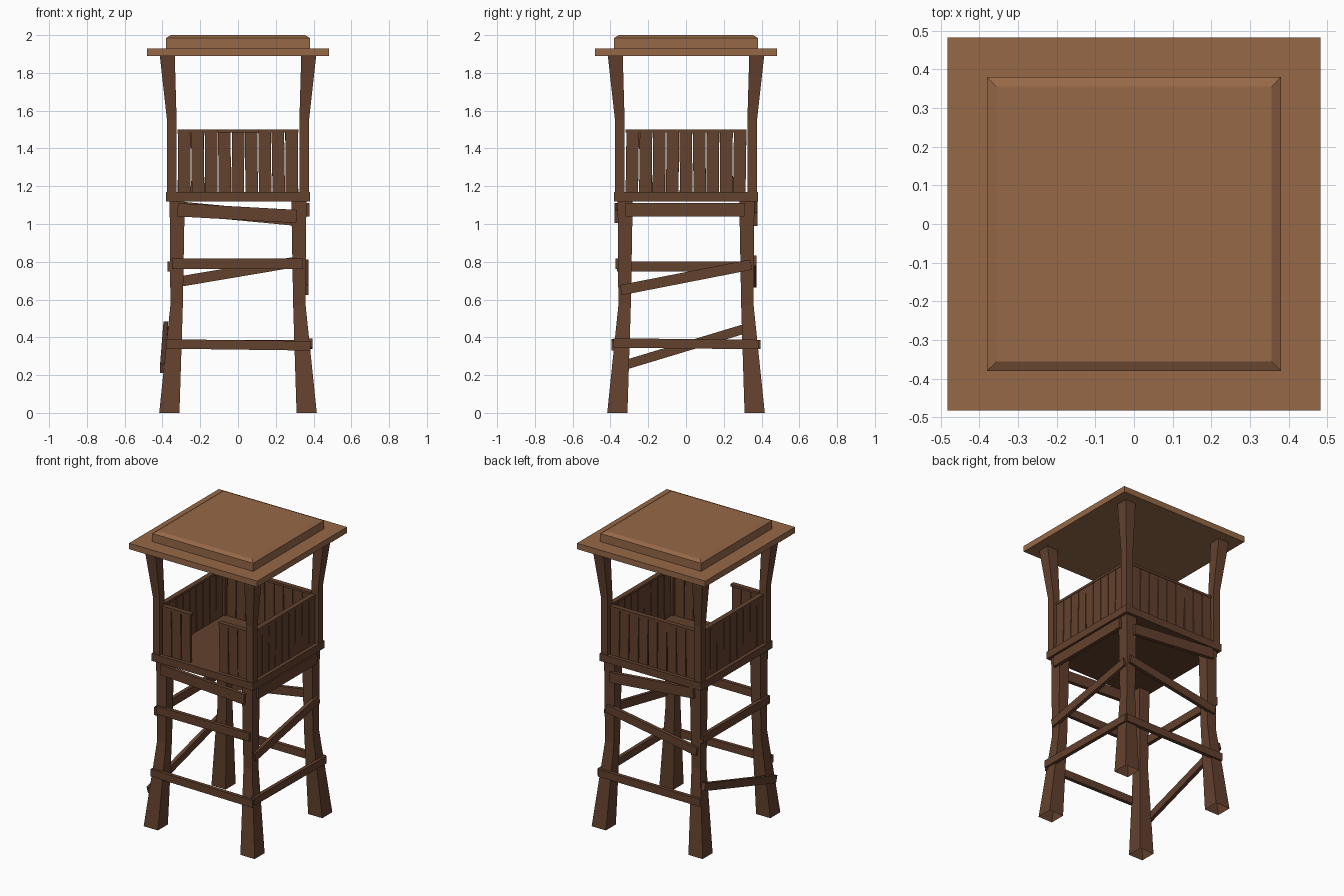
import bpy, bmesh, random
from mathutils import Vector

random.seed(4)
cube = bpy.data.objects.get("Cube")
if cube:
    bpy.data.objects.remove(cube)


def material(name, color):
    m = bpy.data.materials.new(name)
    m.use_nodes = True
    m.diffuse_color = color
    m.node_tree.nodes["Principled BSDF"].inputs["Base Color"].default_value = color
    return m


dark_wood = material("dark wood", (0.125, 0.053, 0.027, 1))
light_wood = material("light wood", (0.305, 0.138, 0.063, 1))


def finish(name, bm, mat):
    bmesh.ops.recalc_face_normals(bm, faces=bm.faces)
    me = bpy.data.meshes.new(name)
    bm.to_mesh(me)
    bm.free()
    me.materials.append(mat)
    ob = bpy.data.objects.new(name, me)
    bpy.context.collection.objects.link(ob)
    return ob


def loft(name, rings, mat, open_bottom=False):
    """Skin square rings given as (z, x0, x1, y0, y1)."""
    bm = bmesh.new()
    loops = [[bm.verts.new(p) for p in ((a, c, z), (b, c, z), (b, d, z), (a, d, z))]
             for z, a, b, c, d in rings]
    for lo, hi in zip(loops, loops[1:]):
        for i in range(4):
            j = (i + 1) % 4
            bm.faces.new((lo[i], lo[j], hi[j], hi[i]))
    bm.faces.new(loops[-1])
    if not open_bottom:
        bm.faces.new(loops[0][::-1])
    return finish(name, bm, mat)


def square_loft(name, levels, mat):
    return loft(name, [(z, -r, r, -r, r) for z, r in levels], mat)


def beam(name, start, end, width, depth, outward):
    """Straight board whose wide side faces outward."""
    a, b, n = Vector(start), Vector(end), Vector(outward)
    along = (b - a).normalized()
    side = n.cross(along).normalized() * width / 2
    n = along.cross(side).normalized() * depth / 2
    bm = bmesh.new()
    rings = [[bm.verts.new(p + side * s + n * t)
              for s, t in ((-1, -1), (1, -1), (1, 1), (-1, 1))] for p in (a, b)]
    for i in range(4):
        j = (i + 1) % 4
        bm.faces.new((rings[0][i], rings[0][j], rings[1][j], rings[1][i]))
    bm.faces.new(rings[0])
    bm.faces.new(rings[1])
    return finish(name, bm, dark_wood)


# Each side: outward normal and a map from (along, out, z) to the model
SIDES = {
    "front": ((0, -1, 0), lambda s, o, z: (s, -o, z)),
    "back": ((0, 1, 0), lambda s, o, z: (s, o, z)),
    "left": ((1, 0, 0), lambda s, o, z: (o, s, z)),
    "right": ((-1, 0, 0), lambda s, o, z: (-o, s, z)),
}

# Corner legs and roof posts: height, inner and outer distance from the centre
LEG = [(0, .31, .417), (.57, .292, .358), (1.13, .282, .362)]
POST = [(1.16, .325, .376), (1.55, .325, .376), (1.9, .335, .415)]
for sx, x_name in ((-1, "right"), (1, "left")):
    for sy, y_name in ((-1, "front"), (1, "back")):
        for part, profile in (("leg", LEG), ("roof_post", POST)):
            rings = [(z, sx * i, sx * o, sy * i, sy * o) for z, i, o in profile]
            loft(f"{y_name}_{x_name}_{part}", rings, dark_wood, part == "leg")

# Platform and stepped roof
square_loft("platform", [(1.12, .382), (1.17, .382)], dark_wood)
square_loft("roof_slab", [(1.89, .482), (1.93, .482)], light_wood)
square_loft("roof_cap", [(1.93, .38), (1.985, .38), (2, .355)], light_wood)

# Cross braces: side, (along, out, z) at both ends, board height
BRACES = [
    ("front", (-.38, .382, .365), (.385, .382, .355), .05),
    ("front", (-.35, .362, .79), (.345, .362, .79), .055),
    ("front", (-.32, .367, 1.075), (.31, .367, 1.04), .07),
    ("back", (-.38, .382, .362), (.385, .382, .362), .05),
    ("back", (-.34, .362, .69), (.34, .362, .805), .055),
    ("back", (-.32, .367, 1.085), (.31, .367, 1.025), .07),
    ("left", (-.385, .382, .37), (.385, .382, .362), .05),
    ("left", (-.345, .36, .65), (.345, .36, .785), .055),
    ("left", (-.32, .367, 1.075), (.31, .367, 1.075), .07),
    ("right", (-.385, .4, .235), (.36, .382, .46), .05),
    ("right", (-.365, .362, .775), (.355, .362, .775), .055),
]
for k, (side, a, b, h) in enumerate(BRACES):
    normal, place = SIDES[side]
    beam(f"{side}_brace_{k}", place(*a), place(*b), h, .025, normal)

# Railing walls of slightly crooked boards; the front has a doorway
COUNT, SPAN, OUT = 9, .64, .347
pitch = SPAN / COUNT
for side, (normal, place) in SIDES.items():
    for i in range(COUNT):
        if side == "front" and 3 <= i < COUNT - 3:
            continue
        s = -SPAN / 2 + (i + .5) * pitch
        lean = random.uniform(-.003, .003)
        beam(f"{side}_wall_board_{i}", place(s - lean, OUT, 1.165),
             place(s + lean, OUT, 1.487), pitch - .005, .02, normal)
    runs = [(-.32, -.105), (.105, .32)] if side == "front" else [(-.32, .32)]
    for k, (a, b) in enumerate(runs):
        beam(f"{side}_hand_rail_{k}", place(a, OUT - .004, 1.493),
             place(b, OUT - .004, 1.493), .016, .034, normal)
